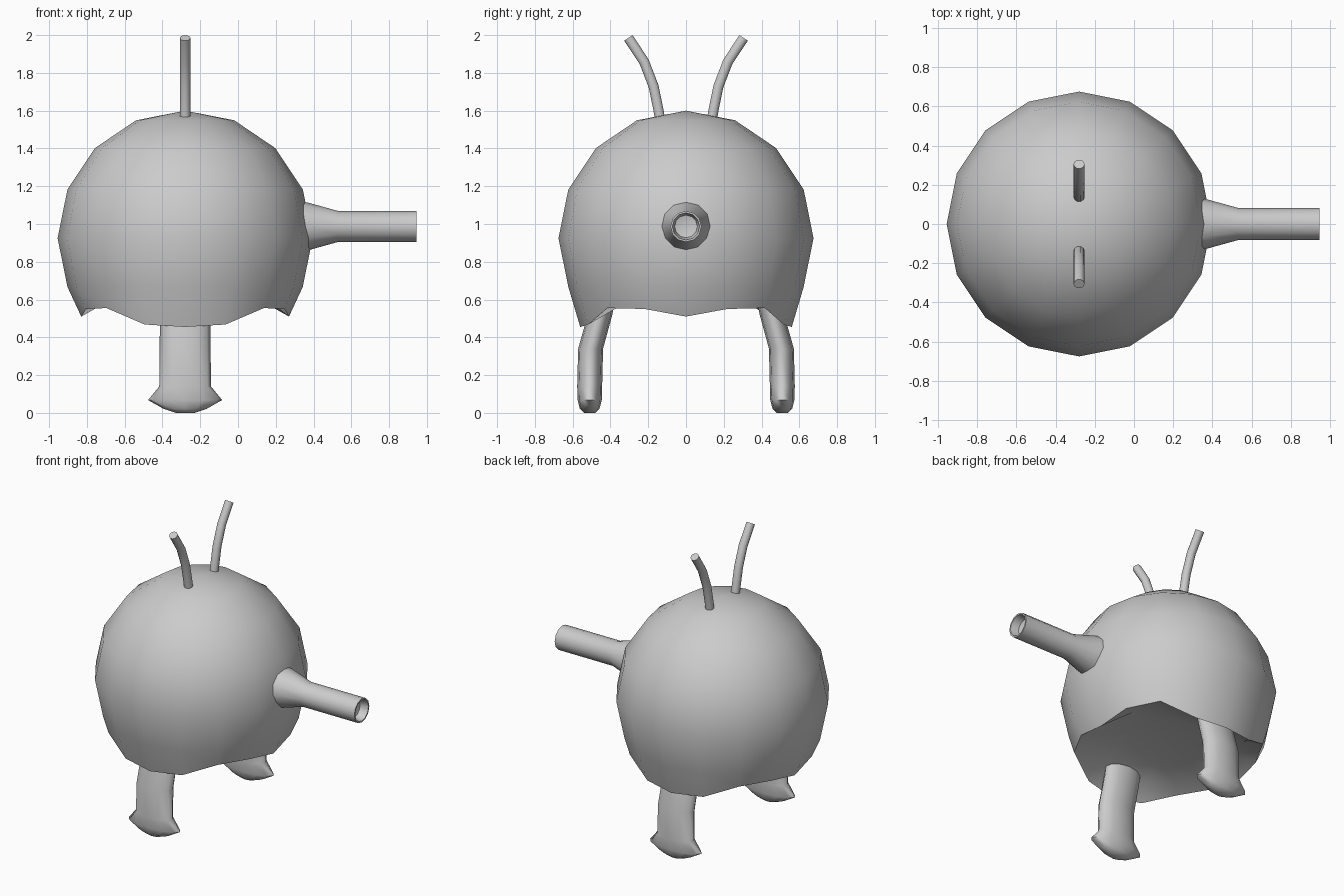
import bpy, bmesh, math
from mathutils import Vector

if "Cube" in bpy.data.objects:
    bpy.data.objects.remove(bpy.data.objects["Cube"])

CX = -0.28  # body axis


def loft(name, rings, cap_start=False, cap_end=False, angle=60):
    """Skin a list of equal-length vertex rings; a one-point ring makes a fan."""
    bm = bmesh.new()
    vr = [[bm.verts.new(p) for p in r] for r in rings]
    for a, b in zip(vr, vr[1:]):
        n = max(len(a), len(b))
        for i in range(n):
            j = (i + 1) % n
            if len(a) == 1:
                bm.faces.new((a[0], b[i], b[j]))
            elif len(b) == 1:
                bm.faces.new((a[i], a[j], b[0]))
            else:
                bm.faces.new((a[i], a[j], b[j], b[i]))
    if cap_start:
        bm.faces.new(vr[0])
    if cap_end:
        bm.faces.new(vr[-1])
    bmesh.ops.recalc_face_normals(bm, faces=bm.faces)
    me = bpy.data.meshes.new(name)
    bm.to_mesh(me)
    bm.free()
    ob = bpy.data.objects.new(name, me)
    bpy.context.collection.objects.link(ob)
    bpy.ops.object.select_all(action='DESELECT')
    ob.select_set(True)
    bpy.context.view_layer.objects.active = ob
    bpy.ops.object.shade_smooth_by_angle(angle=math.radians(angle))
    return ob


def ring(c, u, v, n):
    """Ellipse around c spanned by half-axes u and v."""
    c, u, v = Vector(c), Vector(u), Vector(v)
    return [c + u * math.cos(2 * math.pi * i / n) + v * math.sin(2 * math.pi * i / n)
            for i in range(n)]


def disc(r, z):
    return ring((CX, 0, z), (r, 0, 0), (0, r, 0), 16)


# Body: 16-sided ball with a wavy hem and a recessed underside
hem_r = [0.55, 0.57, 0.59, 0.56, 0.56]
hem_z = [0.51, 0.55, 0.555, 0.468, 0.455]
hem = []
for i in range(16):
    k = i % 8
    k = k if k <= 4 else 8 - k
    a = math.pi * i / 8
    hem.append((CX + hem_r[k] * math.cos(a), hem_r[k] * math.sin(a), hem_z[k]))
loft("body", [[(CX, 0, 1.6)], disc(0.26, 1.549), disc(0.477, 1.402),
              disc(0.623, 1.183), disc(0.675, 0.925), disc(0.623, 0.667),
              hem, disc(0.47, 0.575), disc(0.25, 0.61), [(CX, 0, 0.62)]])

# Snout: flared tube with a dished tip
prof = [(0.32, 0.135), (0.375, 0.125), (0.53, 0.082), (0.945, 0.082),
        (0.945, 0.072), (0.89, 0.06)]
loft("snout", [ring((x, 0, 0.987), (0, r, 0), (0, 0, r), 12) for x, r in prof]
     + [[(0.875, 0, 0.987)]], cap_start=True, angle=40)

# Each side: (y offset, z, half width in x, half depth in y) for the leg
leg = [(0.44, 0.60, 0.133, 0.065), (0.455, 0.52, 0.133, 0.065),
       (0.505, 0.34, 0.135, 0.066), (0.51, 0.14, 0.137, 0.066),
       (0.51, 0.068, 0.196, 0.064), (0.51, 0.022, 0.115, 0.052),
       (0.51, 0.0, 0.05, 0.03)]
feeler = [(0.135, 1.54), (0.147, 1.61), (0.172, 1.73), (0.222, 1.86), (0.305, 1.985)]
for s, side in ((-1, "front"), (1, "back")):
    # Leg with flared foot
    loft(side + "_leg", [ring((CX, s * y, z), (w, 0, 0), (0, d, 0), 12)
                         for y, z, w, d in leg], True, True)
    # Curved antenna
    rings = []
    for i, (y, z) in enumerate(feeler):
        p, q = feeler[max(i - 1, 0)], feeler[min(i + 1, len(feeler) - 1)]
        t = Vector((0, s * (q[0] - p[0]), q[1] - p[1])).normalized()
        side_v = Vector((0, t.z, -t.y)) * 0.028
        rings.append(ring((CX, s * y, z), (0.028, 0, 0), side_v, 10))
    loft(side + "_antenna", rings, True, True)
